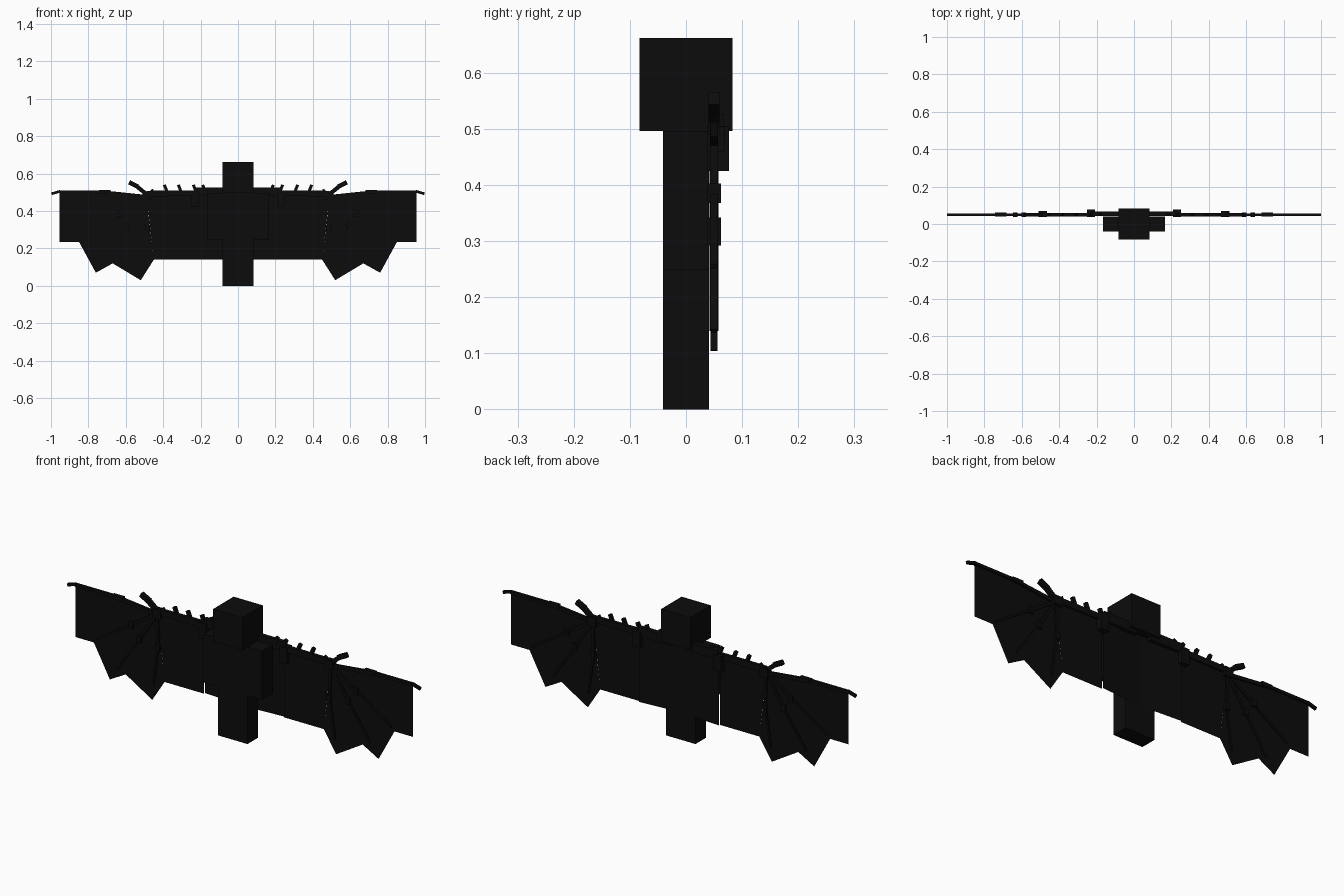
import bpy, bmesh, math
from mathutils import Vector, Matrix

if "Cube" in bpy.data.objects:
    bpy.data.objects.remove(bpy.data.objects["Cube"], do_unlink=True)

black = bpy.data.materials.new("soft black")
black.use_nodes = True
COLOR = (0.0037, 0.0037, 0.0037, 1)
black.diffuse_color = COLOR
black.node_tree.nodes["Principled BSDF"].inputs["Base Color"].default_value = COLOR

UNIT = 2 / 96.7      # block size of the figure
WING_Y = 0.05        # depth of the outer wing


def finish(name, bm):
    mesh = bpy.data.meshes.new(name)
    bm.to_mesh(mesh)
    bm.free()
    mesh.materials.append(black)
    obj = bpy.data.objects.new(name, mesh)
    bpy.context.collection.objects.link(obj)
    return obj


def box(name, center, size, tilt=0):
    bm = bmesh.new()
    matrix = (Matrix.Translation(center) @ Matrix.Rotation(tilt, 4, "Y")
              @ Matrix.Diagonal((*size, 1)))
    bmesh.ops.create_cube(bm, size=1, matrix=matrix)
    return finish(name, bm)


def bone(name, side, start, end, width, depth=0.014, y=WING_Y):
    """Square bar between two (x, z) points of one wing."""
    a = Vector((side * start[0], y, start[1]))
    b = Vector((side * end[0], y, end[1]))
    d = b - a
    return box(name, (a + b) / 2, (d.length, depth, width), -math.atan2(d.z, d.x))


def sheet(name, points):
    bm = bmesh.new()
    bm.faces.new([bm.verts.new(p) for p in points])
    bmesh.ops.triangulate(bm, faces=bm.faces[:])
    return finish(name, bm)


# Blocky figure
box("head", (0, 0, 28 * UNIT), (8 * UNIT,) * 3)
box("torso", (0, 0, 18 * UNIT), (8 * UNIT, 4 * UNIT, 12 * UNIT))

for side, label in ((1, "left"), (-1, "right")):
    box(label + "_arm", (side * 6 * UNIT, 0, 18 * UNIT), (4 * UNIT, 4 * UNIT, 12 * UNIT))
    box(label + "_leg", (side * 2 * UNIT, 0, 6 * UNIT), (4 * UNIT, 4 * UNIT, 12 * UNIT))

    # Wing skin: slanted inner panel, flat middle panel, scalloped outer panel
    sheet(label + "_inner_membrane", [(side * x, y, z) for x, y, z in (
        (0, 0.042, 0.14), (0.226, 0.058, 0.14), (0.226, 0.058, 0.5), (0, 0.042, 0.5))])
    sheet(label + "_middle_membrane", [(side * x, WING_Y, z) for x, z in (
        (0.226, 0.14), (0.45, 0.14), (0.49, 0.49), (0.226, 0.5))])
    sheet(label + "_outer_membrane", [(side * x, WING_Y, z) for x, z in (
        (0.45, 0.14), (0.52, 0.03), (0.67, 0.12), (0.76, 0.07), (0.85, 0.235),
        (0.955, 0.235), (0.955, 0.505), (0.73, 0.505), (0.49, 0.48))])

    # Arm bones and joints
    bone(label + "_shoulder_bone", side, (0.04, 0.503), (0.225, 0.503), 0.046, 0.024, 0.056)
    box(label + "_shoulder_joint", (side * 0.23, 0.057, 0.465), (0.045, 0.04, 0.08))
    bone(label + "_forearm_bone", side, (0.225, 0.495), (0.49, 0.493), 0.03, 0.018)
    box(label + "_wrist_joint", (side * 0.487, 0.053, 0.482), (0.045, 0.032, 0.045))
    bone(label + "_hand_bone", side, (0.49, 0.477), (0.73, 0.502), 0.018)
    box(label + "_knuckle", (side * 0.712, WING_Y, 0.502), (0.06, 0.022, 0.02))
    bone(label + "_tip_bone", side, (0.73, 0.503), (0.955, 0.503), 0.015)
    bone(label + "_tip_claw", side, (0.95, 0.506), (0.997, 0.492), 0.014, 0.012)

    # Thumb claw
    bone(label + "_thumb", side, (0.49, 0.49), (0.545, 0.535), 0.022, 0.02)
    bone(label + "_thumb_claw", side, (0.535, 0.53), (0.582, 0.554), 0.024, 0.02)

    # Fingers fanning out from the wrist, each bent at a small knuckle
    fingers = (((0.485, 0.31), (0.515, 0.105)),
               ((0.59, 0.325), (0.715, 0.14)),
               ((0.635, 0.385), (0.835, 0.255)))
    for i, (bend, tip) in enumerate(fingers):
        name = f"{label}_finger_{i + 1}"
        bone(name + "_base", side, (0.49, 0.48), bend, 0.015)
        bone(name + "_end", side, bend, tip, 0.011, 0.012)
        box(name + "_knuckle", (side * bend[0], WING_Y, bend[1]), (0.024, 0.024, 0.035))

    # Small spikes along the leading edge
    for i, x in enumerate((0.185, 0.235, 0.315, 0.39, 0.465)):
        bone(f"{label}_spike_{i + 1}", side, (x - 0.012, 0.5),
             (x - 0.002 if i == 4 else x + 0.004, 0.515 if i == 4 else 0.54), 0.016, 0.016)
